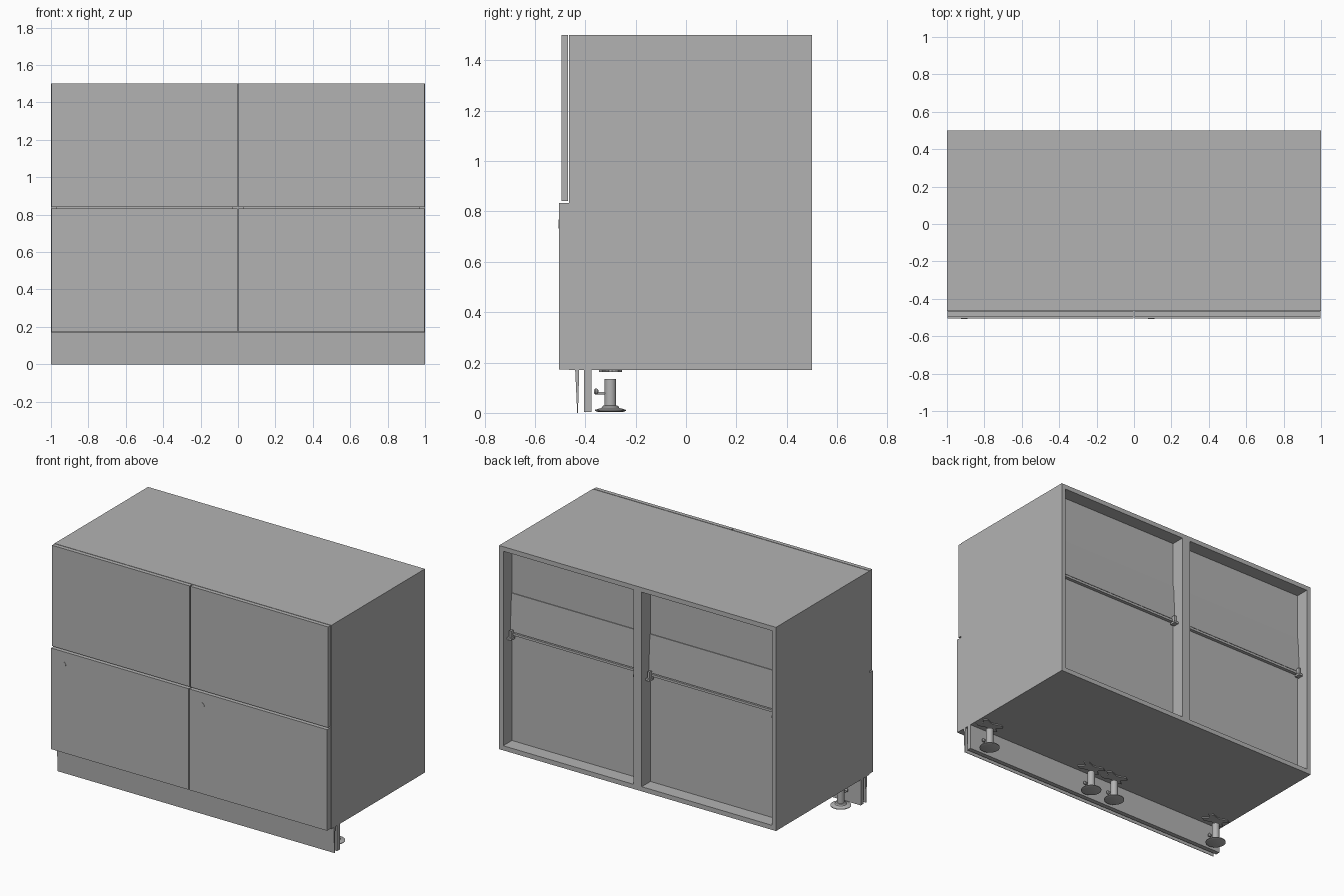
import bpy, bmesh, math

old = bpy.data.objects.get("Cube")
if old:
    bpy.data.objects.remove(old)

grey = bpy.data.materials.new("plain grey")
grey.use_nodes = True
grey.diffuse_color = (0.45, 0.45, 0.45, 1)
grey.node_tree.nodes["Principled BSDF"].inputs["Base Color"].default_value = (0.45, 0.45, 0.45, 1)


def finish(bm, name, smooth=False):
    bmesh.ops.recalc_face_normals(bm, faces=bm.faces)
    mesh = bpy.data.meshes.new(name)
    bm.to_mesh(mesh)
    bm.free()
    mesh.materials.append(grey)
    ob = bpy.data.objects.new(name, mesh)
    bpy.context.collection.objects.link(ob)
    if smooth:
        bpy.ops.object.select_all(action="DESELECT")
        ob.select_set(True)
        bpy.context.view_layer.objects.active = ob
        bpy.ops.object.shade_smooth_by_angle(angle=math.radians(35))
    return ob


def box(name, x, y, z):
    bm = bmesh.new()
    bmesh.ops.create_cube(bm, size=1)
    for v in bm.verts:
        v.co = [lo + (c + 0.5) * (hi - lo) for c, (lo, hi) in zip(v.co, (x, y, z))]
    return finish(bm, name)


def prism(name, outline, vector):
    """Extrude a closed outline of 3D points along a vector."""
    bm = bmesh.new()
    face = bm.faces.new([bm.verts.new(p) for p in outline])
    ext = bmesh.ops.extrude_face_region(bm, geom=[face])
    bmesh.ops.translate(bm, vec=vector, verts=[g for g in ext["geom"] if isinstance(g, bmesh.types.BMVert)])
    return finish(bm, name)


def lathe(name, profile, location, along_y=False, sides=32):
    """Turn a radius/height profile about z, or about y."""
    bm = bmesh.new()
    rings = []
    for r, h in profile:
        ring = []
        for i in range(sides):
            a = 2 * math.pi * i / sides
            p = (r * math.cos(a), h, r * math.sin(a)) if along_y else (r * math.cos(a), r * math.sin(a), h)
            ring.append(bm.verts.new(p))
        rings.append(ring)
    for a, b in zip(rings, rings[1:]):
        for i in range(sides):
            j = (i + 1) % sides
            bm.faces.new((a[i], a[j], b[j], b[i]))
    bm.faces.new(rings[0])
    bm.faces.new(rings[-1])
    ob = finish(bm, name, True)
    ob.location = location
    return ob


T = 0.03
FRONT, BACK, BASE, TOP = -0.465, 0.5, 0.17, 1.5
PANEL = 0.41


def leg(x, y=-0.3):
    lathe("leg_foot", [(0.05, 0.004), (0.062, 0.008), (0.062, 0.012), (0.035, 0.02), (0.03, 0.028),
                       (0.023, 0.03), (0.023, 0.135)], (x, y, 0))
    # four-armed mounting plate under the floor
    star = []
    for i in range(16):
        a = math.pi * (i + 0.5) / 8
        r = 0.1 if i % 4 in (1, 2) else 0.055
        star.append((x + r * math.cos(a), y + 0.55 * r * math.sin(a), 0.163))
    prism("leg_plate", star, (0, 0, 0.007))
    # plinth clip
    lathe("clip_stem", [(0.005, -0.055), (0.005, -0.02)], (x, y, 0.078), True, 12)
    lathe("clip_knob", [(0.007, -0.066), (0.012, -0.06), (0.012, -0.054), (0.006, -0.048)],
          (x, y, 0.085), True, 16)


for side, x0, x1 in (("right", -1, 0), ("left", 0, 1)):
    # carcass
    box(side + "_outer_side", (x0, x0 + T), (FRONT, BACK), (BASE, TOP))
    box(side + "_inner_side", (x1 - T, x1), (FRONT, BACK), (BASE, TOP))
    a, b = x0 + T, x1 - T
    box(side + "_floor", (a, b), (FRONT, BACK), (BASE, BASE + T))
    box(side + "_roof", (a, b), (FRONT, BACK), (TOP - T, TOP))
    box(side + "_back_panel", (a, b), (PANEL - 0.015, PANEL), (BASE + T, TOP - T))

    # sloping band, ledge and end brackets on the back panel
    band = [(a, PANEL - 0.005, 0.92), (a, PANEL + 0.018, 0.92),
            (a, PANEL + 0.005, 1.165), (a, PANEL - 0.005, 1.165)]
    prism(side + "_back_band", band, (b - a, 0, 0))
    box(side + "_back_ledge", (a, b), (PANEL, PANEL + 0.022), (0.9, 0.915))
    for x in (a, b - 0.03):
        box(side + "_bracket_arm", (x + 0.008, x + 0.022), (PANEL, PANEL + 0.04), (0.885, 0.935))
        box(side + "_bracket_foot", (x, x + 0.03), (PANEL + 0.01, PANEL + 0.05), (0.878, 0.892))

    # fronts and lock
    g = 0.003
    box(side + "_lower_door", (x0 + g, x1 - g), (-0.505, FRONT), (BASE + 0.003, 0.833))
    box(side + "_upper_front", (x0 + g, x1 - g), (-0.495, FRONT - 0.004), (0.842, TOP))
    lathe(side + "_lock", [(0.018, 0), (0.018, 0.006)], (x0 + 0.092, -0.507, 0.75), True)

    for x in (x0 + 0.092, x1 - 0.092):
        leg(x)

# plinth board and tapered facing strip
box("plinth", (-1, 1), (-0.405, -0.375), (0.003, BASE))
facing = [(-1, -0.44, BASE), (-1, -0.424, BASE), (-1, -0.429, 0.0), (-1, -0.432, 0.0)]
prism("plinth_facing", facing, (2, 0, 0))
